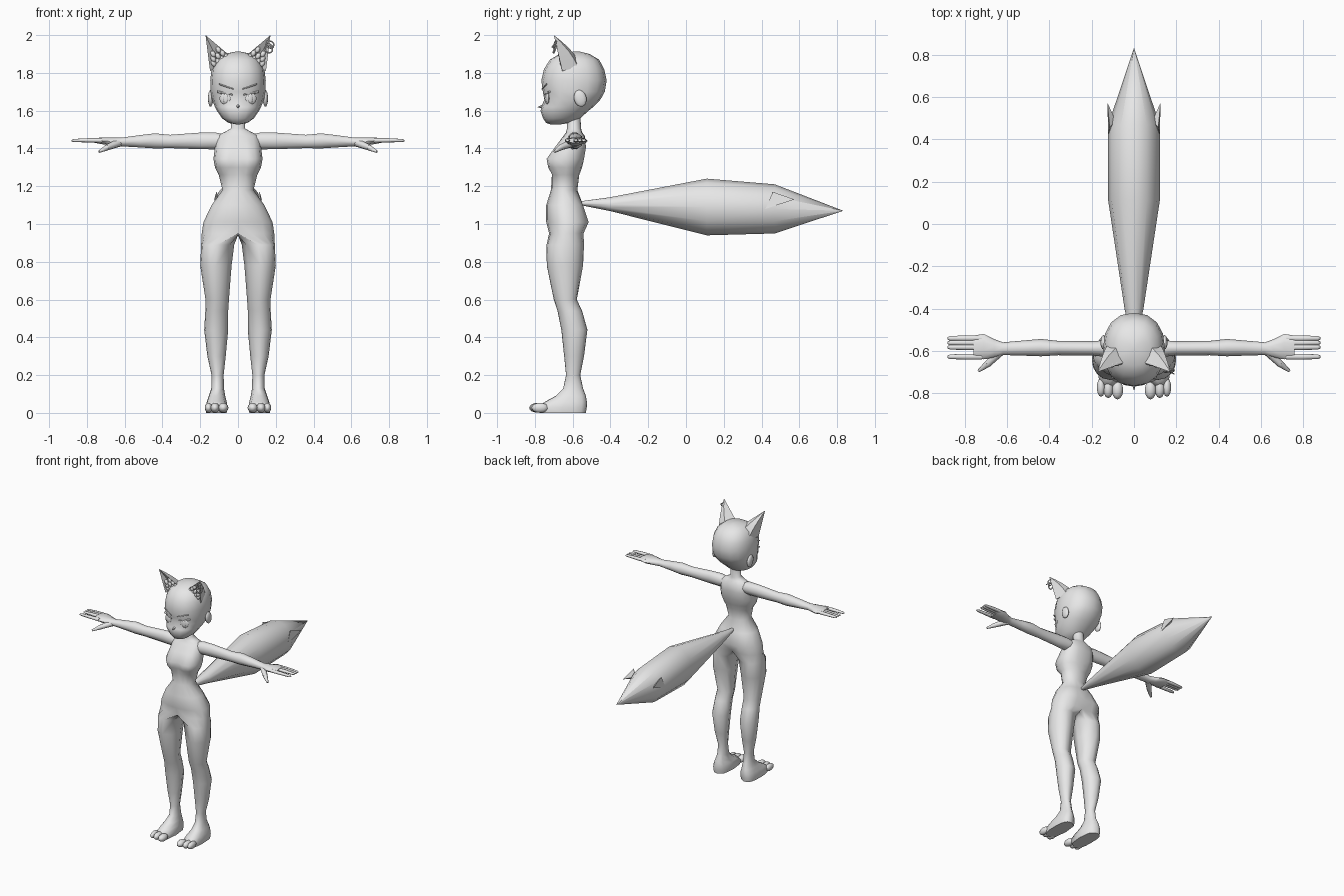
import bpy, bmesh, math
from mathutils import Vector, Matrix

cube = bpy.data.objects.get("Cube")
if cube:
    bpy.data.objects.remove(cube, do_unlink=True)

grey = bpy.data.materials.new("plain_grey")
grey.use_nodes = True
grey.diffuse_color = (0.8, 0.8, 0.8, 1)
grey.node_tree.nodes["Principled BSDF"].inputs["Base Color"].default_value = (0.8, 0.8, 0.8, 1)


def finish(name, bm, mirror=True, fix_normals=True, angle=70):
    """Turn a bmesh into a shaded object, mirrored across x when asked."""
    if fix_normals:
        bmesh.ops.recalc_face_normals(bm, faces=bm.faces)
    mesh = bpy.data.meshes.new(name)
    bm.to_mesh(mesh)
    bm.free()
    mesh.materials.append(grey)
    obj = bpy.data.objects.new(name, mesh)
    bpy.context.collection.objects.link(obj)
    bpy.ops.object.select_all(action='DESELECT')
    obj.select_set(True)
    bpy.context.view_layer.objects.active = obj
    bpy.ops.object.shade_smooth_by_angle(angle=math.radians(angle))
    if mirror:
        mod = obj.modifiers.new("Mirror", 'MIRROR')
        mod.use_clip = True
    return obj


def power(value, p):
    return math.copysign(abs(value) ** p, value)


def section(bm, z, x0, x1, front, back, p=1, bust=0, seat=0, whole=False):
    """Level outline from the front centre round the +x side; whole closes it."""
    degrees = [-90 + 22.5 * i for i in range(9)] + ([135, 180, 225] if whole else [])
    verts = []
    for d in degrees:
        a = math.radians(d)
        x = (x0 + x1) / 2 + (x1 - x0) / 2 * power(math.cos(a), p)
        y = (front + back) / 2 + (back - front) / 2 * power(math.sin(a), p)
        if abs(d) <= 90:
            swell = math.sin(2 * a)
            y += seat * max(swell, 0) + bust * min(swell, 0)
        verts.append(bm.verts.new((0 if abs(x) < 1e-6 else x, y, z)))
    return verts


def strip(bm, a, b, closed=False):
    n = len(a)
    for i in range(n if closed else n - 1):
        j = (i + 1) % n
        bm.faces.new((a[i], b[i], b[j], a[j]))


def loft(name, axis, rings, sides=10, mirror=True):
    """Tube along x or y; each ring is centre x, y, z, half width, half height."""
    bm = bmesh.new()
    last = None
    for x, y, z, wide, high in rings:
        ring = []
        for i in range(sides):
            a = math.tau * i / sides
            side = wide * math.cos(a)
            dx, dy = (0, side) if axis == 'X' else (side, 0)
            ring.append(bm.verts.new((x + dx, y + dy, z + high * math.sin(a))))
        if last:
            strip(bm, last, ring, True)
        else:
            bm.faces.new(ring)
        last = ring
    bm.faces.new(last)
    return finish(name, bm, mirror)


def ellipsoid(name, centre, radii, turn=0, axis='Z', mirror=True):
    bm = bmesh.new()
    matrix = (Matrix.Translation(centre) @ Matrix.Rotation(math.radians(turn), 4, axis)
              @ Matrix.Diagonal((*radii, 1)))
    bmesh.ops.create_uvsphere(bm, u_segments=12, v_segments=8, radius=1, matrix=matrix)
    return finish(name, bm, mirror)


def cone(name, start, end, r1, r2=0.0, sides=6, mirror=True):
    start, end = Vector(start), Vector(end)
    way = end - start
    bm = bmesh.new()
    matrix = (Matrix.Translation((start + end) / 2)
              @ way.to_track_quat('Z', 'Y').to_matrix().to_4x4())
    bmesh.ops.create_cone(bm, cap_ends=True, segments=sides, radius1=r1, radius2=r2,
                          depth=way.length, matrix=matrix)
    return finish(name, bm, mirror)


# Torso and legs: half outlines that split into a leg below the hips
bm = bmesh.new()
last = None
for z, w, front, back, bust, seat in [
        (1.58, .036, -.63, -.56, 0, 0), (1.505, .038, -.63, -.555, 0, 0),
        (1.485, .075, -.635, -.55, 0, 0), (1.465, .115, -.65, -.535, 0, 0),
        (1.41, .122, -.69, -.53, .01, .01), (1.345, .13, -.72, -.54, .035, .01),
        (1.3, .122, -.715, -.55, .03, 0), (1.26, .102, -.71, -.565, .005, 0),
        (1.18, .082, -.715, -.575, 0, 0), (1.1, .14, -.74, -.545, 0, .01),
        (1.01, .183, -.74, -.525, 0, .025), (.95, .192, -.725, -.55, 0, .02)]:
    ring = section(bm, z, -w, w, front, back, 1, bust, seat)
    if last:
        strip(bm, last, ring)
    last = ring
last += [bm.verts.new((0, y, .94)) for y in (-.585, -.64, -.69)]
for z, x0, x1, front, back, p in [
        (.89, .02, .195, -.738, -.54, .9), (.78, .034, .2, -.737, -.545, 1),
        (.6, .048, .172, -.7, -.578, 1), (.54, .052, .173, -.68, -.55, 1),
        (.44, .052, .179, -.66, -.522, 1), (.3, .065, .162, -.645, -.54, 1),
        (.2, .076, .14, -.635, -.56, 1), (.13, .074, .141, -.65, -.545, 1),
        (.09, .068, .155, -.69, -.53, .9), (.06, .06, .165, -.745, -.525, .75),
        (.03, .055, .172, -.785, -.525, .7), (0, .06, .168, -.775, -.53, .7)]:
    ring = section(bm, z, x0, x1, front, back, p, whole=True)
    strip(bm, last, ring, True)
    last = ring
bm.faces.new(last[::-1])
finish("body", bm, fix_normals=False)

# Toes
for i, (x, r) in enumerate([(.078, .027), (.122, .024), (.156, .02)]):
    ellipsoid(f"toe_{i + 1}", (x, -.785 + .006 * i, .027), (r, .045, .026))

# Head
bm = bmesh.new()
last = None
for z, w, front, back in [
        (1.912, .015, -.6, -.56), (1.9, .075, -.67, -.51), (1.87, .116, -.72, -.46),
        (1.82, .14, -.752, -.433), (1.76, .147, -.766, -.42), (1.7, .145, -.758, -.43),
        (1.66, .138, -.75, -.452), (1.62, .122, -.765, -.49), (1.6, .112, -.77, -.515),
        (1.56, .085, -.757, -.56), (1.535, .05, -.74, -.62), (1.528, .012, -.72, -.66)]:
    ring = section(bm, z, -w, w, front, back, .88)
    if last:
        strip(bm, last, ring)
    else:
        bm.faces.new(ring)
    last = ring
bm.faces.new(last[::-1])
finish("head", bm, fix_normals=False)

# Face details
cone("nose", (0, -.75, 1.625), (0, -.785, 1.618), .012, .002, mirror=False)
ellipsoid("eye", (.067, -.735, 1.665), (.032, .009, .032), 14)
ellipsoid("iris", (.066, -.742, 1.665), (.014, .005, .026), 14)
cone("upper_lash", (.03, -.752, 1.685), (.108, -.722, 1.7), .004, .006)
cone("brow", (.025, -.762, 1.715), (.1, -.738, 1.74), .003, .004)
ellipsoid("side_ear", (.145, -.56, 1.665), (.014, .033, .045), 15, 'X')

# Hollow pointed ears with tufts
bm = bmesh.new()
tip = Vector((.172, -.7, 2))
base = [Vector(c) for c in ((.148, -.655, 1.81), (.095, -.615, 1.84),
                            (.03, -.65, 1.88), (.06, -.565, 1.86), (.125, -.57, 1.83))]
last = None
for step in range(4):
    s = step / 4
    ring = []
    for i, corner in enumerate(base):
        p = corner.lerp(tip, s)
        p.y += .014 * math.sin(math.pi * s) * (i > 2)
        ring.append(bm.verts.new(p))
    if last:
        strip(bm, last, ring, True)
    else:
        bm.faces.new(ring)
    last = ring
point = bm.verts.new(tip)
for i in range(len(last)):
    bm.faces.new((last[i], last[(i + 1) % len(last)], point))
finish("pointed_ear", bm, angle=50)
for row, count in enumerate((4, 3, 2)):
    for i in range(count):
        t = (i + .5) / count
        x = .05 + .02 * row + t * (.09 - .017 * row)
        z = 1.89 + .022 * row - .045 * t
        ellipsoid(f"ear_tuft_{row}_{i}", (x, -.655 - .006 * row, z),
                  (.013, .012, .018), 25, 'Y')

# Rings on the left ear
for z, x in ((1.95, .17), (1.925, .163)):
    bpy.ops.mesh.primitive_torus_add(location=(x, -.695, z), rotation=(1.2, .5, 0),
                                     major_radius=.02, minor_radius=.004,
                                     major_segments=14, minor_segments=6)
    bpy.context.object.name = "ear_ring"
    bpy.context.object.data.materials.append(grey)
    bpy.ops.object.shade_smooth()
cone("ear_pin", (.15, -.685, 1.97), (.19, -.71, 1.935), .004, .003, mirror=False)

# Arms with palms
loft("arm", 'X', [(.07, -.59, 1.44, .04, .035), (.12, -.59, 1.44, .04, .047),
                  (.2, -.588, 1.44, .034, .046), (.36, -.587, 1.437, .034, .037),
                  (.44, -.585, 1.44, .041, .042), (.52, -.587, 1.438, .036, .034),
                  (.62, -.59, 1.434, .03, .024), (.66, -.588, 1.436, .043, .023),
                  (.71, -.58, 1.44, .06, .02), (.76, -.583, 1.442, .055, .013)])

# Fingers and thumb
for i, y in enumerate((-.541, -.562, -.583, -.628)):
    loft(f"finger_{i + 1}", 'X', [(.72, y, 1.442, .014, .012),
                                  (.8, y, 1.443, .0135, .011),
                                  (.87, y, 1.442, .011, .008),
                                  (.882, y, 1.441, .006, .004)], 8)
cone("thumb_base", (.63, -.6, 1.43), (.695, -.665, 1.405), .022, .016, 8)
cone("thumb_tip", (.69, -.66, 1.407), (.735, -.695, 1.383), .017, .007, 8)

# Tail with a side spike on each flank
loft("tail", 'Y', [(0, -.56, 1.11, .012, .01), (0, -.4, 1.105, .045, .037),
                   (0, .11, 1.09, .122, .15), (0, .47, 1.08, .122, .13),
                   (0, .83, 1.07, .001, .001)], 12, mirror=False)
bm = bmesh.new()
root = [bm.verts.new(c) for c in ((.122, .42, 1.08), (.115, .46, 1.17), (.085, .485, 1.125))]
end = bm.verts.new((.126, .575, 1.13))
bm.faces.new(root)
for i in range(3):
    bm.faces.new((root[i], root[(i + 1) % 3], end))
finish("tail_spike", bm, angle=30)
